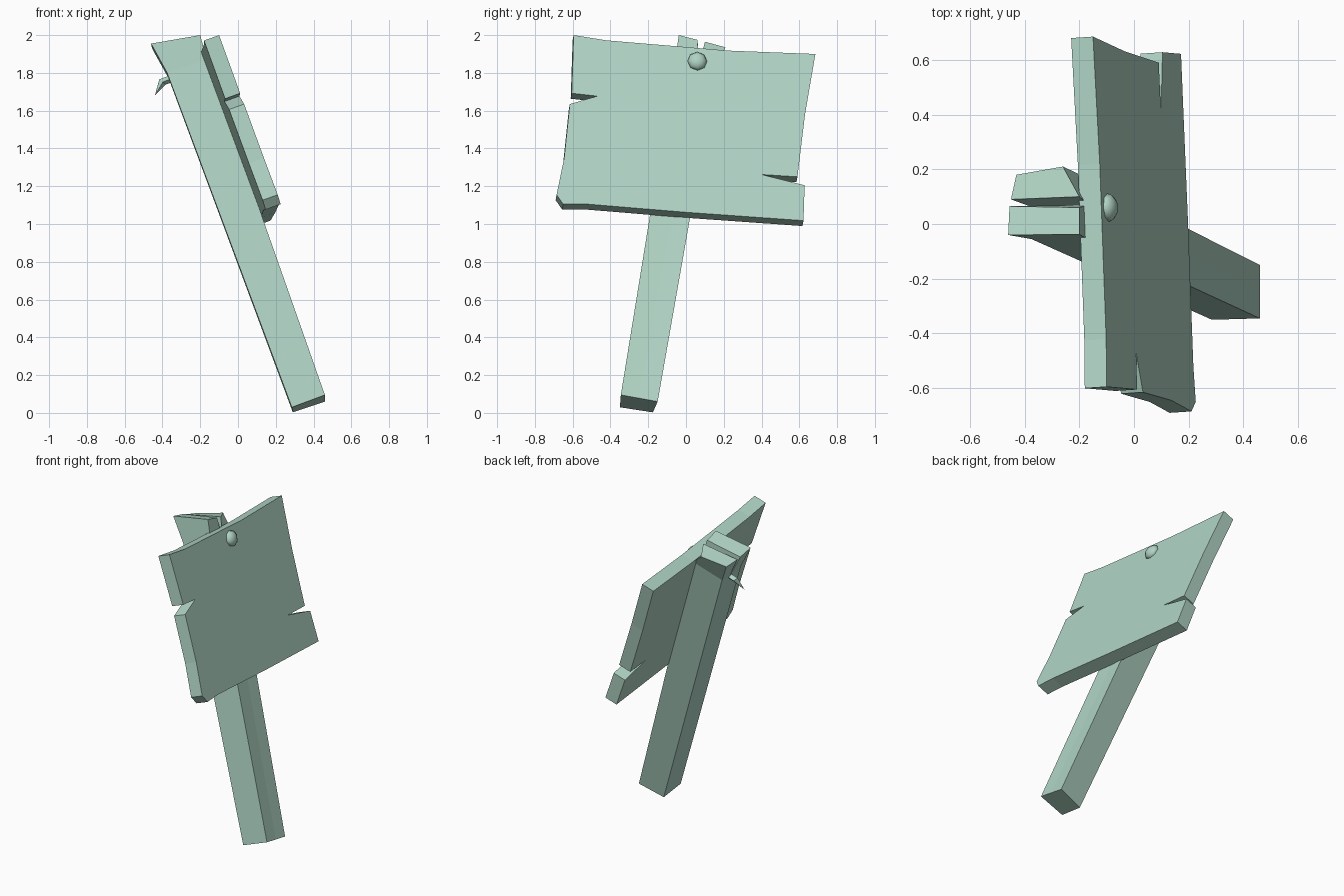
import bpy
import bmesh
from mathutils import Vector

if "Cube" in bpy.data.objects:
    bpy.data.objects.remove(bpy.data.objects["Cube"], do_unlink=True)

# One flat paint for the whole sign
paint = bpy.data.materials.new("sage_green")
paint.use_nodes = True
COLOUR = (0.43, 0.65, 0.55, 1)
paint.diffuse_color = COLOUR
paint.node_tree.nodes["Principled BSDF"].inputs["Base Color"].default_value = COLOUR

# Front plane of the tilted board: x follows from y and z
NORMAL = Vector((1, 0.067, 0.36)).normalized()


def on_board(y, z):
    return Vector((0.58 - 0.067 * y - 0.36 * z, y, z))


def finish(name, bm, smooth=False):
    bmesh.ops.remove_doubles(bm, verts=bm.verts, dist=0.0005)
    bmesh.ops.recalc_face_normals(bm, faces=bm.faces)
    mesh = bpy.data.meshes.new(name)
    bm.to_mesh(mesh)
    bm.free()
    mesh.materials.append(paint)
    for face in mesh.polygons:
        face.use_smooth = smooth
    obj = bpy.data.objects.new(name, mesh)
    bpy.context.collection.objects.link(obj)
    return obj


def loft(bm, rings, cap_start=True, cap_end=True):
    """Join successive rings of points with quads."""
    loops = [[bm.verts.new(p) for p in ring] for ring in rings]
    for low, high in zip(loops, loops[1:]):
        for i in range(len(low)):
            j = (i + 1) % len(low)
            bm.faces.new((low[i], low[j], high[j], high[i]))
    if cap_start:
        bm.faces.new(loops[0])
    if cap_end:
        bm.faces.new(loops[-1])


# Board: a worn outline with two splits, given thickness
outline = [(-0.595, 2.0), (-0.42, 1.972), (0.08, 1.93), (0.22, 1.918),
           (0.685, 1.9), (0.63, 1.58), (0.59, 1.25), (0.4, 1.262),
           (0.628, 1.205), (0.622, 1.018), (0, 1.062), (-0.52, 1.105),
           (-0.65, 1.105), (-0.685, 1.155), (-0.645, 1.35),
           (-0.615, 1.635), (-0.47, 1.677), (-0.605, 1.692)]
bm = bmesh.new()
front = bm.faces.new([bm.verts.new(on_board(y, z)) for y, z in outline])
back = bmesh.ops.extrude_face_region(bm, geom=[front], use_keep_orig=True)
bmesh.ops.translate(bm, vec=NORMAL * -0.085,
                    verts=[v for v in back["geom"] if isinstance(v, bmesh.types.BMVert)])
finish("sign_board", bm)

# Post: leaning shaft whose flared top is split into two prongs
foot = [(0.46, -0.345, 0.095), (0.46, -0.25, 0.078), (0.46, -0.15, 0.06),
        (0.29, -0.175, 0.003), (0.288, -0.262, 0.016), (0.285, -0.35, 0.03)]
neck = [(-0.165, -0.057, 1.87), (-0.165, 0.07, 1.84), (-0.168, 0.167, 1.86),
        (-0.36, 0.126, 1.77), (-0.367, 0.06, 1.77), (-0.375, -0.055, 1.8)]
near_tip = [(-0.2, -0.038, 2.0), (-0.2, 0.06, 1.975),
            (-0.455, 0.065, 1.93), (-0.46, -0.04, 1.955)]
far_tip = [(-0.2, 0.1, 1.965), (-0.26, 0.21, 1.935),
           (-0.43, 0.18, 1.9), (-0.45, 0.09, 1.92)]
bm = bmesh.new()
loft(bm, [foot, neck], cap_end=False)
loft(bm, [[neck[i] for i in (0, 1, 4, 5)], near_tip], cap_start=False)
loft(bm, [neck[1:5], far_tip], cap_start=False)
finish("post", bm)

# Nail head: flattened dome on the board
centre = on_board(0.06, 1.862)
bm = bmesh.new()
bmesh.ops.create_uvsphere(bm, u_segments=8, v_segments=6, radius=0.052)
bmesh.ops.scale(bm, vec=(1, 1, 0.65), verts=bm.verts)
head = finish("nail_head", bm, smooth=True)
head.location = centre
head.rotation_euler = NORMAL.to_track_quat("Z", "Y").to_euler()

# Nail shaft: runs through the post, bends down to a point
side = NORMAL.cross(Vector((0, 0, 1))).normalized()
up = side.cross(NORMAL)


def nail_ring(point, across, radius):
    return [point + side * radius * a + across * radius * b
            for a, b in ((1, 0), (0, 1), (-1, 0), (0, -1))]


bend = centre - NORMAL * 0.325
tip = Vector((-0.44, 0.0, 1.68))
bm = bmesh.new()
loft(bm, [nail_ring(centre - NORMAL * 0.02, up, 0.02),
          nail_ring(bend, (up - NORMAL * 0.6).normalized(), 0.022),
          nail_ring(tip, NORMAL, 0.001)])
finish("nail_shaft", bm)
